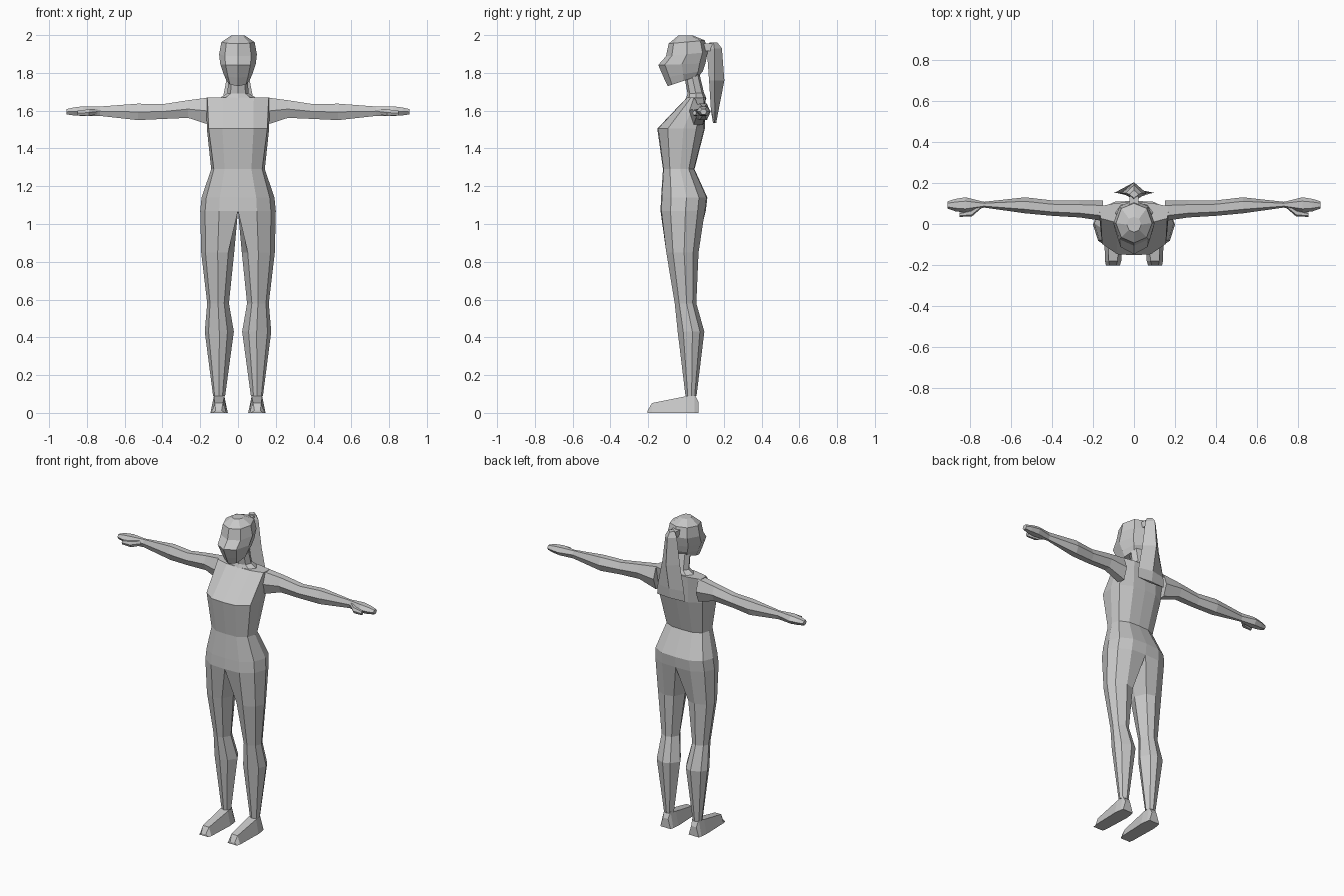
import bpy, bmesh, math

skin = bpy.data.materials.new("plain grey")
skin.diffuse_color = (0.58, 0.58, 0.58, 1)


def loft(bm, rings, closed=True, start=True, end=True):
    """Skin a list of equal-length point rings, optionally capping the ends."""
    vs = [[bm.verts.new(p) for p in r] for r in rings]
    n = len(rings[0])
    for a, b in zip(vs, vs[1:]):
        for i in range(n if closed else n - 1):
            j = (i + 1) % n
            bm.faces.new((a[i], a[j], b[j], b[i]))
    if start:
        bm.faces.new(vs[0])
    if end:
        bm.faces.new(vs[-1])


def finish(name, bm, mirror=False):
    if mirror:
        bmesh.ops.mirror(bm, geom=bm.verts[:] + bm.edges[:] + bm.faces[:],
                         axis='X', merge_dist=0.0001)
    bmesh.ops.remove_doubles(bm, verts=bm.verts[:], dist=0.0005)
    bmesh.ops.recalc_face_normals(bm, faces=bm.faces[:])
    me = bpy.data.meshes.new(name)
    bm.to_mesh(me)
    bm.free()
    me.materials.append(skin)
    ob = bpy.data.objects.new(name, me)
    bpy.context.collection.objects.link(ob)
    return ob


def section(z, xi, xo, yf, yb, r, side=0.87):
    """Body section: front to back round the outside, then the inner point."""
    uv = [(r, r * 0.6), (0.5, 0.02), (side, 0.22), (1, 0.55), (side, 0.82),
          (0.5, 0.98), (r, 1 - r * 0.6), (0, 0.5)]
    return [(xi + u * (xo - xi), yf + v * (yb - yf), z) for u, v in uv]


# Torso and legs: one half, joined at the hip section, then mirrored
bm = bmesh.new()
hip = section(1.07, 0, 0.2, -0.135, 0.105, 0)
torso = [hip,
         section(1.14, 0, 0.193, -0.132, 0.113, 0),
         section(1.29, 0, 0.142, -0.122, 0.045, 0, 0.9),
         section(1.505, 0, 0.165, -0.152, 0.1, 0, 0.94),
         section(1.67, 0, 0.167, 0.005, 0.105, 0, 0.97)]
loft(bm, [r[:7] for r in torso], closed=False, start=False)
leg = [hip,
       section(0.85, 0.02, 0.195, -0.108, 0.07, 0.18),
       section(0.58, 0.048, 0.163, -0.062, 0.057, 0.22),
       section(0.43, 0.022, 0.176, -0.047, 0.1, 0.22),
       section(0.09, 0.068, 0.132, -0.004, 0.057, 0.22)]
loft(bm, leg, start=False)
finish("torso_and_legs", bm, True)

# Feet: sections from heel to toe
bm = bmesh.new()
foot = []
for y, xi, xo, z in [(0.065, 0.07, 0.13, 0.06), (0.045, 0.065, 0.135, 0.1),
                     (0.0, 0.06, 0.14, 0.088), (-0.18, 0.068, 0.135, 0.052),
                     (-0.203, 0.075, 0.13, 0.012)]:
    m = 0.012
    foot.append([(xi - m / 2, y, 0), (xo + m / 2, y, 0),
                 (xo - m, y, z), (xi + m, y, z)])
loft(bm, foot)
finish("feet", bm, True)

# Arms: six-sided sections from shoulder to fingertips
HEX = [(-1, 0), (-0.5, 1), (0.5, 1), (1, 0), (0.5, -1), (-0.5, -1)]


def arm_ring(x, y0, y1, z0, z1):
    return [(x, (y0 + y1) / 2 + a * (y1 - y0) / 2,
             (z0 + z1) / 2 + b * (z1 - z0) / 2) for a, b in HEX]


bm = bmesh.new()
loft(bm, [arm_ring(*p) for p in [
    (0.15, 0.015, 0.115, 1.525, 1.67), (0.265, 0.032, 0.115, 1.562, 1.655),
    (0.40, 0.04, 0.115, 1.556, 1.634), (0.53, 0.052, 0.13, 1.55, 1.637),
    (0.73, 0.08, 0.108, 1.572, 1.622), (0.82, 0.055, 0.13, 1.572, 1.623),
    (0.87, 0.062, 0.122, 1.575, 1.617), (0.908, 0.075, 0.11, 1.58, 1.608)]])
finish("arms", bm, True)

# Thumbs
bm = bmesh.new()
loft(bm, [arm_ring(*p) for p in [
    (0.745, 0.075, 0.1, 1.58, 1.61), (0.79, 0.036, 0.072, 1.572, 1.607),
    (0.85, 0.035, 0.055, 1.576, 1.6)]])
finish("thumbs", bm, True)

# Head: eight-sided sections, each tilted from front to back
OCT = [(0, -1), (0.7, -0.72), (1, 0), (0.7, 0.75),
       (0, 1), (-0.7, 0.75), (-1, 0), (-0.7, -0.72)]


def head_ring(zf, zb, yf, yb, w):
    return [(u * w, (yf + yb) / 2 + v * (yb - yf) / 2,
             zf + (zb - zf) * (v + 1) / 2) for u, v in OCT]


bm = bmesh.new()
loft(bm, [head_ring(*p) for p in [
    (1.73, 1.785, -0.097, 0.07, 0.06), (1.775, 1.81, -0.118, 0.09, 0.076),
    (1.842, 1.85, -0.147, 0.103, 0.094), (1.888, 1.91, -0.106, 0.115, 0.1),
    (1.955, 1.972, -0.092, 0.1, 0.088), (1.998, 1.998, -0.04, 0.035, 0.035)]])
finish("head", bm)

# Neck
bm = bmesh.new()
loft(bm, [head_ring(*p) for p in [
    (1.665, 1.665, 0.0, 0.108, 0.1), (1.69, 1.695, 0.008, 0.095, 0.056),
    (1.78, 1.8, -0.008, 0.07, 0.05)]], start=False, end=False)
finish("neck", bm)

# Ponytail: four-sided sections, widening downwards
bm = bmesh.new()
loft(bm, [[(0, yf, z), (w, ym, z), (0, yb, z), (-w, ym, z)]
          for z, yf, ym, yb, w in [
    (1.962, 0.125, 0.145, 0.165, 0.022), (1.93, 0.11, 0.15, 0.19, 0.04),
    (1.76, 0.122, 0.15, 0.203, 0.062), (1.6, 0.132, 0.153, 0.172, 0.093),
    (1.535, 0.143, 0.152, 0.16, 0.098)]])
finish("ponytail", bm)

# Hair tie joining the ponytail to the head
bm = bmesh.new()
loft(bm, [[(-w, y, z - 0.02), (w, y, z - 0.02), (w, y, z + 0.02), (-w, y, z + 0.02)]
          for y, z, w in [(0.085, 1.935, 0.025), (0.14, 1.935, 0.02)]])
finish("hair_tie", bm)
